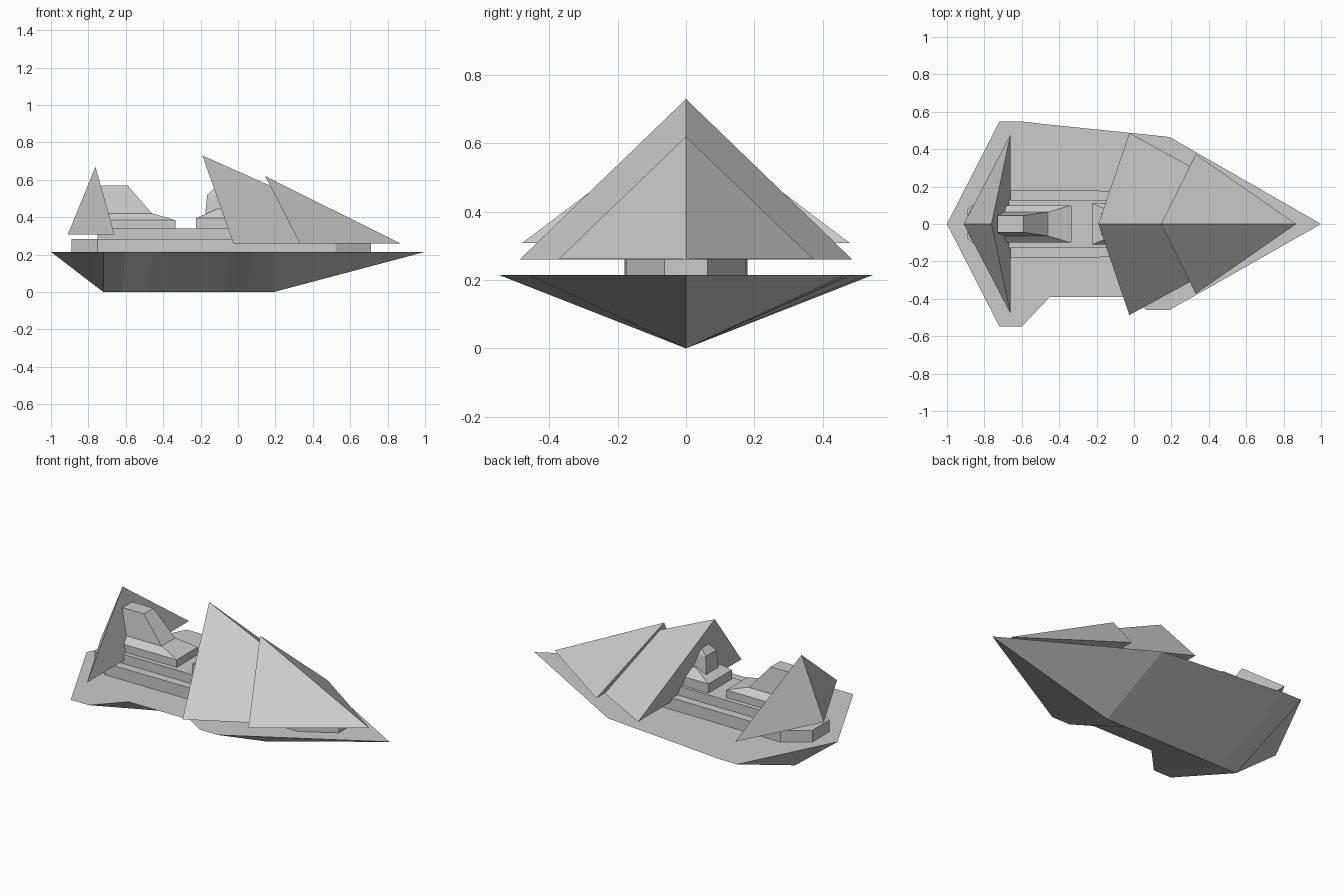
import bpy, bmesh

if "Cube" in bpy.data.objects:
    bpy.data.objects.remove(bpy.data.objects["Cube"])


def make(name, verts, faces):
    mesh = bpy.data.meshes.new(name)
    bm = bmesh.new()
    vs = [bm.verts.new(v) for v in verts]
    for f in faces:
        bm.faces.new([vs[i] for i in f])
    bmesh.ops.recalc_face_normals(bm, faces=bm.faces)
    bm.to_mesh(mesh)
    bm.free()
    ob = bpy.data.objects.new(name, mesh)
    bpy.context.collection.objects.link(ob)
    return ob


def loft(name, rings):
    """Closed solid through rings of equal point count."""
    n = len(rings[0])
    faces = [tuple(range(n)), tuple(range((len(rings) - 1) * n, len(rings) * n))]
    for r in range(len(rings) - 1):
        a, b = r * n, (r + 1) * n
        faces += [(a + i, a + (i + 1) % n, b + (i + 1) % n, b + i) for i in range(n)]
    return make(name, [v for r in rings for v in r], faces)


def rect(x0, x1, w0, w1, z):
    return [(x0, -w0, z), (x1, -w1, z), (x1, w1, z), (x0, w0, z)]


def deck(name, stern, bow, z0, z1):
    """Flat deck with tapered ends; each end is (tip x, tip half width, body x, body half width)."""
    half = [(stern[0], stern[1]), (stern[2], stern[3]), (bow[2], bow[3]), (bow[0], bow[1])]
    outline = half + [(x, -y) for x, y in reversed(half)]
    return loft(name, [[(x, y, z) for x, y in outline] for z in (z0, z1)])


def sail(name, apex, corner, tip):
    """Four-sided wedge: peak, two mirrored corners and a pointed tip."""
    x, y, z = corner
    make(name, [(apex[0], 0, apex[1]), (x, y, z), (x, -y, z), (tip, 0, z)],
         [(0, 1, 3), (0, 2, 3), (0, 1, 2), (1, 2, 3)])


# Hull: deck outline dropping to a central keel, with a notch on the near side
TOP = 0.215
near = [(-0.72, -0.548), (-0.6, -0.548), (-0.45, -0.39), (-0.04, -0.39), (0.07, -0.46), (0.19, -0.46)]
far = [(-0.72, 0.548), (-0.6, 0.548), (-0.45, 0.531), (-0.04, 0.489), (0.07, 0.478), (0.19, 0.465)]
keel = [-0.72, -0.62, -0.49, -0.08, 0.05, 0.19]
n = len(keel)
verts = [(x, y, TOP) for x, y in near + far] + [(x, 0, 0) for x in keel]
verts += [(-1, 0, TOP), (1, 0, TOP)]
stern, bow, k = 3 * n, 3 * n + 1, 2 * n
faces = [(stern, 0, k), (stern, n, k), (bow, n - 1, k + n - 1), (bow, 2 * n - 1, k + n - 1),
         (stern, 0, n), (bow, n - 1, 2 * n - 1)]
for i in range(n - 1):
    faces += [(i, i + 1, k + i + 1, k + i), (n + i, n + i + 1, k + i + 1, k + i),
              (i, i + 1, n + i + 1, n + i)]
make("hull", verts, faces)

# Stepped decks
deck("lower_deck", (-0.89, 0.08, -0.75, 0.18), (0.71, 0.063, 0.52, 0.175), TOP, 0.285)
deck("upper_deck", (-0.75, 0.1, -0.7, 0.128), (0.42, 0.06, 0.3, 0.128), 0.285, 0.34)

# Aft cabin: plinth with sloping shoulders, then a tapering house
loft("aft_plinth", [rect(-0.69, -0.335, 0.1, 0.1, 0.34), rect(-0.69, -0.335, 0.1, 0.1, 0.385),
                    rect(-0.69, -0.455, 0.065, 0.065, 0.42)])
loft("aft_house", [rect(-0.73, -0.455, 0.065, 0.065, 0.415), rect(-0.73, -0.59, 0.045, 0.045, 0.57)])

# Forward tower, partly inside the large sail
loft("tower_plinth", [rect(-0.225, 0.1, 0.11, 0.11, 0.34), rect(-0.225, 0.1, 0.11, 0.11, 0.395),
                      rect(-0.11, 0.08, 0.065, 0.065, 0.445)])
loft("tower", [rect(-0.175, 0.05, 0.06, 0.06, 0.41), rect(-0.165, 0.03, 0.05, 0.05, 0.52),
               rect(-0.12, 0.0, 0.03, 0.03, 0.56)])

# Pointed sails
sail("main_sail", (-0.19, 0.73), (-0.025, 0.487, 0.26), 0.865)
sail("fore_sail", (0.145, 0.62), (0.33, 0.373, 0.261), 0.867)
sail("aft_sail", (-0.762, 0.67), (-0.66, 0.48, 0.308), -0.91)
